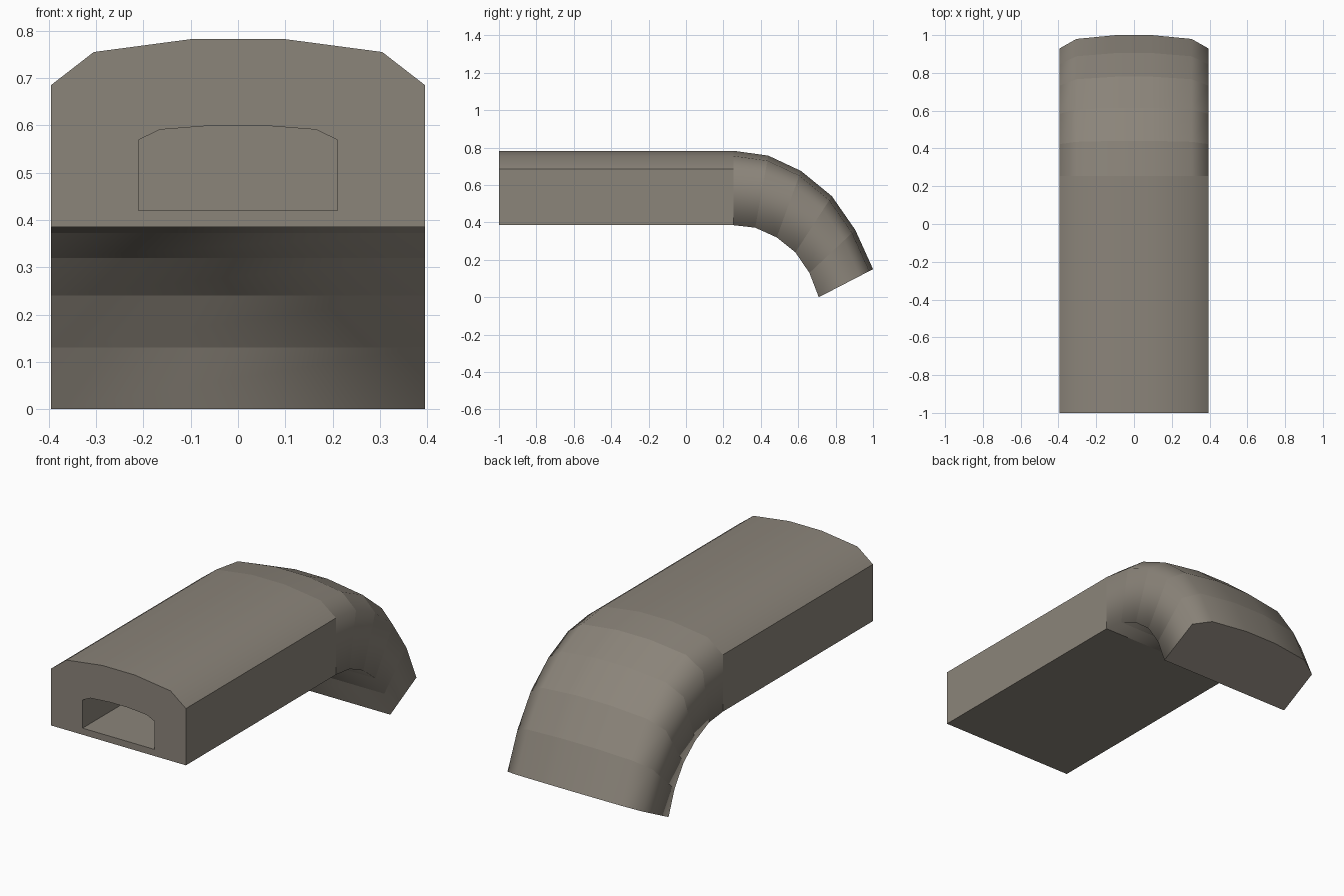
import bpy, bmesh, math

if "Cube" in bpy.data.objects:
    bpy.data.objects.remove(bpy.data.objects["Cube"])

# One warm grey for the whole model
grey = bpy.data.materials.new("warm_grey")
grey.diffuse_color = (0.26, 0.233, 0.195, 1)
grey.use_nodes = True
grey.node_tree.nodes["Principled BSDF"].inputs["Base Color"].default_value = grey.diffuse_color

# Arched cross-section: (x, height fraction)
ARCH = [(-0.395, 0), (-0.395, 0.755), (-0.305, 0.93), (-0.095, 1),
        (0.095, 1), (0.305, 0.93), (0.395, 0.755), (0.395, 0)]
# Narrower arch of the front opening
SLOT = [(-0.21, 0), (-0.21, 0.83), (-0.165, 0.95), (-0.05, 1),
        (0.05, 1), (0.165, 0.95), (0.21, 0.83), (0.21, 0)]


def section(profile, low, high):
    """Place a profile between a low and a high (y, z) point."""
    return [(x, low[0] + (high[0] - low[0]) * t, low[1] + (high[1] - low[1]) * t)
            for x, t in profile]


def loft(name, sections, angle):
    """Skin closed sections, cap the ends, keep section edges sharp."""
    bm = bmesh.new()
    rings = [[bm.verts.new(p) for p in s] for s in sections]
    for a, b in zip(rings, rings[1:]):
        for i in range(len(a)):
            j = (i + 1) % len(a)
            bm.faces.new((a[i], a[j], b[j], b[i]))
    bm.faces.new(rings[0])
    bm.faces.new(rings[-1])
    bmesh.ops.recalc_face_normals(bm, faces=bm.faces[:])
    for f in bm.faces:
        f.smooth = True
    for e in bm.edges:
        if e.calc_face_angle(0) > math.radians(angle):
            e.smooth = False
    for r in rings:
        for i in range(len(r)):
            bm.edges.get((r[i - 1], r[i])).smooth = False
    mesh = bpy.data.meshes.new(name)
    bm.to_mesh(mesh)
    bm.free()
    mesh.materials.append(grey)
    obj = bpy.data.objects.new(name, mesh)
    bpy.context.collection.objects.link(obj)
    return obj


# Straight body with a deep opening in its front face
loft("straight_duct", [
    section(SLOT, (0.0, 0.42), (0.0, 0.60)),
    section(SLOT, (-1, 0.42), (-1, 0.60)),
    section(ARCH, (-1, 0.385), (-1, 0.783)),
    section(ARCH, (0.255, 0.385), (0.255, 0.783)),
], 35)

# Segmented bend turning down at the back: inner and outer (y, z) curves
INNER = [(0.255, 0.385), (0.37, 0.372), (0.485, 0.32), (0.585, 0.24), (0.66, 0.13), (0.71, 0)]
OUTER = [(0.255, 0.783), (0.44, 0.757), (0.615, 0.675), (0.78, 0.54), (0.905, 0.36), (1.0, 0.15)]
loft("curved_spout", [section(ARCH, a, b) for a, b in zip(INNER, OUTER)], 120)
